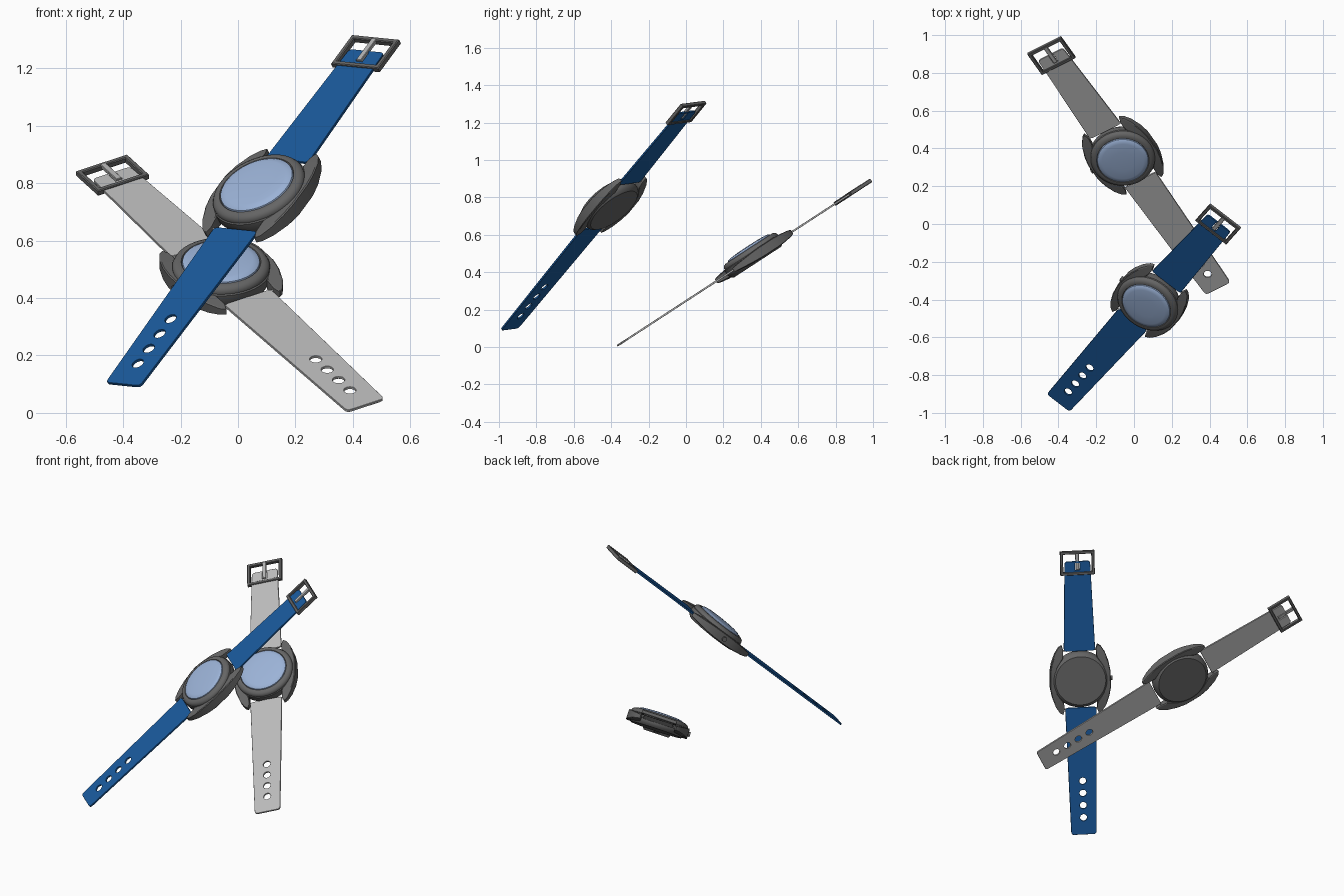
import bpy, bmesh, math
from mathutils import Matrix, Vector

if "Cube" in bpy.data.objects:
    bpy.data.objects.remove(bpy.data.objects["Cube"])


def material(name, rgb):
    m = bpy.data.materials.new(name)
    m.diffuse_color = (*rgb, 1)
    m.use_nodes = True
    m.node_tree.nodes["Principled BSDF"].inputs["Base Color"].default_value = m.diffuse_color
    return m


DARK = material("dark_metal", (0.13, 0.13, 0.13))
STEEL = material("steel", (0.45, 0.45, 0.45))
GLASS = material("glass", (0.33, 0.45, 0.68))
BLUE = material("blue_band", (0.01, 0.10, 0.33))
PALE = material("pale_band", (0.5, 0.5, 0.5))


def finish(name, mesh, frame, mat, smooth=True):
    ob = bpy.data.objects.new(name, mesh)
    bpy.context.collection.objects.link(ob)
    mesh.materials.clear()
    mesh.materials.append(mat)
    ob.matrix_world = frame
    if smooth:
        bpy.ops.object.select_all(action='DESELECT')
        ob.select_set(True)
        bpy.context.view_layer.objects.active = ob
        bpy.ops.object.shade_smooth_by_angle(angle=math.radians(35))
    return ob


def plate(name, loops, z0, z1, frame, mat, bevel=0.002, taper=0.0):
    """Flat outline with optional holes, extruded from z0 to z1."""
    cu = bpy.data.curves.new(name + "_outline", 'CURVE')
    cu.dimensions, cu.fill_mode = '2D', 'BOTH'
    for pts in loops:
        sp = cu.splines.new('POLY')
        sp.points.add(len(pts) - 1)
        for p, (x, y) in zip(sp.points, pts):
            p.co = (x, y, 0, 1)
        sp.use_cyclic_u = True
    cu.extrude = (z1 - z0) / 2 - bevel
    cu.bevel_depth, cu.offset, cu.bevel_resolution = bevel, -bevel, 0
    tmp = bpy.data.objects.new(name + "_tmp", cu)
    bpy.context.collection.objects.link(tmp)
    dg = bpy.context.evaluated_depsgraph_get()
    mesh = bpy.data.meshes.new_from_object(tmp.evaluated_get(dg))
    bpy.data.objects.remove(tmp)
    for v in mesh.vertices:
        v.co.z += (z0 + z1) / 2
        v.co.z *= 1 - taper * (v.co.y / 0.22) ** 2
    return finish(name, mesh, frame, mat)


def lathe(name, profile, frame, mat, steps=64):
    bm = bmesh.new()
    vs = [bm.verts.new((r, 0, z)) for r, z in profile]
    es = [bm.edges.new(p) for p in zip(vs, vs[1:])]
    bmesh.ops.spin(bm, geom=vs + es, cent=(0, 0, 0), axis=(0, 0, 1),
                   angle=math.tau, steps=steps)
    bmesh.ops.remove_doubles(bm, verts=bm.verts, dist=1e-5)
    bmesh.ops.recalc_face_normals(bm, faces=bm.faces)
    mesh = bpy.data.meshes.new(name)
    bm.to_mesh(mesh)
    bm.free()
    return finish(name, mesh, frame, mat)


def rod(name, centre, radius, length, frame, mat):
    """Cylinder lying along local X."""
    place = Matrix.Translation(centre) @ Matrix.Rotation(math.pi / 2, 4, 'Y')
    h = length / 2
    return lathe(name, [(0, -h), (radius, -h), (radius, h), (0, h)],
                 frame @ place, mat, 20)


def circle(cx, cy, r, n=24):
    return [(cx + r * math.cos(math.tau * i / n), cy + r * math.sin(math.tau * i / n))
            for i in range(n)]


def rect(hw, y0, y1):
    return [(-hw, y0), (hw, y0), (hw, y1), (-hw, y1)]


def rounded(pts, r):
    """Round every corner of a polygon with a short quadratic arc."""
    out = []
    for i, p in enumerate(pts):
        p, a, b = Vector(p), Vector(pts[i - 1]), Vector(pts[(i + 1) % len(pts)])
        s, e = p + (a - p).normalized() * r, p + (b - p).normalized() * r
        for k in range(5):
            t = k / 4
            out.append(tuple(s * (1 - t) ** 2 + p * 2 * t * (1 - t) + e * t * t))
    return out


def watch(prefix, tip, u, v, band):
    # local Y runs along the band to the buckle, local Z out of the glass
    u = Vector(u).normalized()
    v = Vector(v)
    v = (v - u * v.dot(u)).normalized()
    n = v.cross(u)
    o = Vector(tip) + u * 0.98
    F = Matrix.Translation(o) @ Matrix((v, u, n)).transposed().to_4x4()

    # case with stepped bezel, and domed glass
    lathe(prefix + "_case", [(0, -0.035), (0.152, -0.035), (0.166, -0.024),
          (0.174, -0.008), (0.174, 0.022), (0.17, 0.026), (0.17, 0.034),
          (0.163, 0.045), (0.15, 0.051), (0.139, 0.051), (0.135, 0.045),
          (0, 0.045)], F, DARK)
    lathe(prefix + "_glass", [(0.136, 0.046), (0.134, 0.053), (0.125, 0.059),
          (0.11, 0.062), (0.06, 0.065), (0, 0.066)], F, GLASS)

    # side guards whose ends form the lugs
    outer = [(0.108, 0.218), (0.128, 0.204), (0.152, 0.165), (0.173, 0.105), (0.183, 0.05)]
    inner = [(0.14, 0.08), (0.102, 0.14), (0.099, 0.19)]
    half = inner + outer
    ring = half + [(x, -y) for x, y in reversed(half)]
    for side, s in (("right", 1), ("left", -1)):
        plate(f"{prefix}_lugs_{side}", [[(s * x, y) for x, y in ring]],
              -0.03, 0.03, F, DARK, 0.004, 0.6)
    rod(prefix + "_crown", (-0.184, 0, 0), 0.014, 0.02, F, DARK)
    for end, y in (("upper", 0.185), ("lower", -0.185)):
        rod(f"{prefix}_spring_bar_{end}", (0, y, 0), 0.005, 0.21, F, STEEL)

    # lower band with holes
    low = rounded([(-0.076, -0.98), (0.076, -0.98), (0.095, -0.178), (-0.095, -0.178)], 0.018)
    holes = [circle(0, -0.642 - 0.077 * i, 0.021) for i in range(4)]
    plate(prefix + "_band_lower", [low] + holes, -0.005, 0.005, F, band, 0.001)

    # upper band with a notch for the pin
    up = rounded([(-0.095, 0.178), (0.095, 0.178), (0.077, 0.745), (-0.077, 0.745)], 0.018)
    notch = rect(0.014, 0.69, 0.735)
    plate(prefix + "_band_upper", [up, notch], -0.005, 0.005, F, band, 0.001)

    # buckle frame and pin
    plate(prefix + "_buckle", [rect(0.104, 0.66, 0.81), rect(0.086, 0.678, 0.792)],
          -0.011, 0.011, F, DARK, 0.003)
    plate(prefix + "_buckle_pin", [rect(0.011, 0.69, 0.8)], -0.002, 0.012, F, STEEL)


watch("grey_watch", (0.445, -0.34, 0.025), (-0.514, 0.718, 0.468), (0.857, 0.431, 0.281), PALE)
watch("blue_watch", (-0.40, -0.945, 0.097), (0.493, 0.551, 0.673), (0.788, -0.608, -0.080), BLUE)
